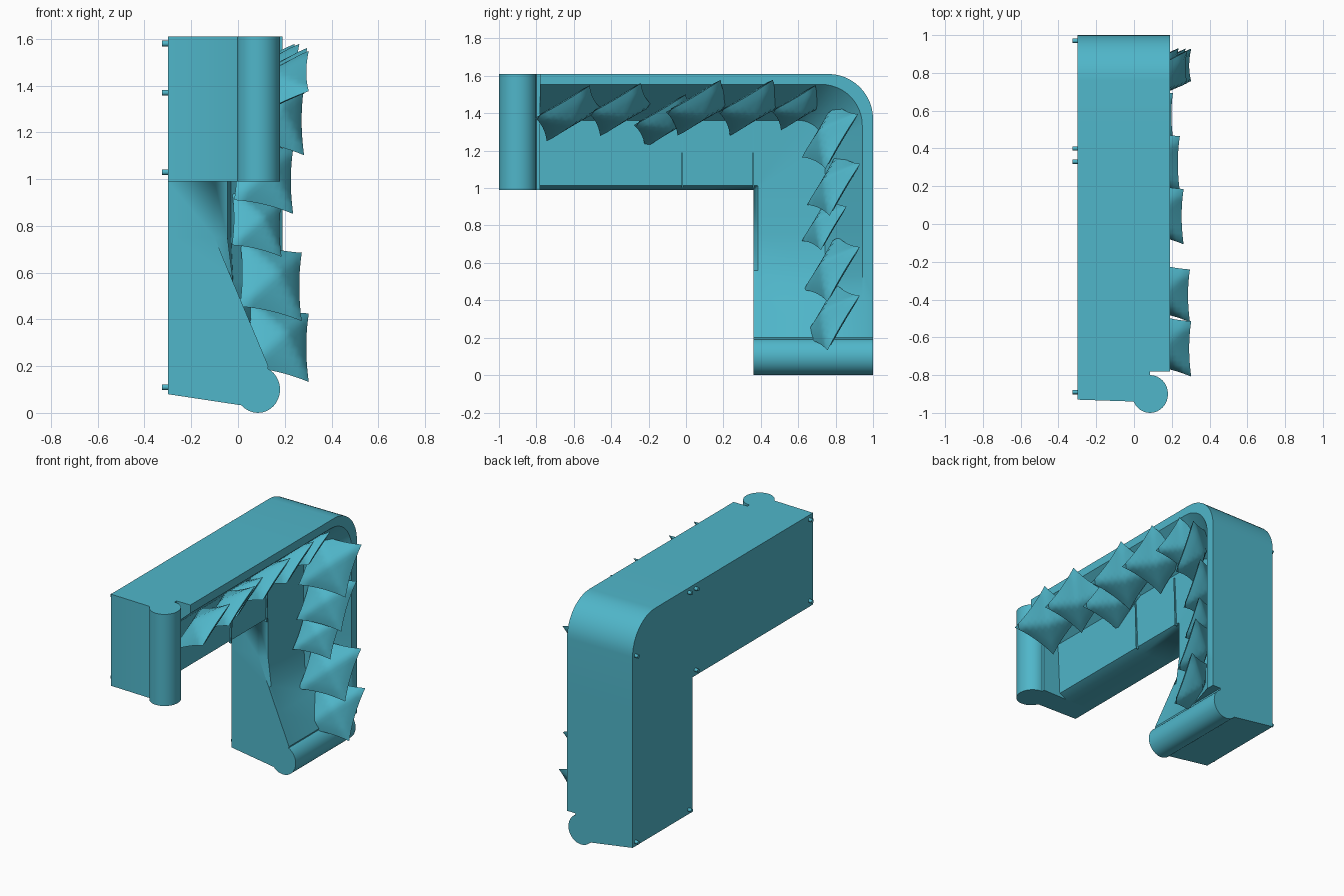
import bpy, bmesh, math
from mathutils import Vector

if "Cube" in bpy.data.objects:
    bpy.data.objects.remove(bpy.data.objects["Cube"])

teal = bpy.data.materials.new("teal_fabric")
teal.diffuse_color = (0.08, 0.47, 0.59, 1)
teal.use_nodes = True
teal.node_tree.nodes["Principled BSDF"].inputs["Base Color"].default_value = teal.diffuse_color


def finish(name, bm, angle=30):
    bmesh.ops.remove_doubles(bm, verts=bm.verts, dist=0.0005)
    bmesh.ops.recalc_face_normals(bm, faces=bm.faces)
    mesh = bpy.data.meshes.new(name)
    bm.to_mesh(mesh)
    bm.free()
    mesh.materials.append(teal)
    ob = bpy.data.objects.new(name, mesh)
    bpy.context.collection.objects.link(ob)
    bpy.ops.object.select_all(action='DESELECT')
    ob.select_set(True)
    bpy.context.view_layer.objects.active = ob
    bpy.ops.object.shade_smooth_by_angle(angle=math.radians(angle))
    return ob


def prism(name, pts, direction, angle=30):
    """Extrude a closed outline along a direction."""
    bm = bmesh.new()
    d = Vector(direction)
    lo = [bm.verts.new(p) for p in pts]
    hi = [bm.verts.new(Vector(p) + d) for p in pts]
    n = len(pts)
    bm.faces.new(lo)
    bm.faces.new(hi[::-1])
    for i in range(n):
        bm.faces.new((lo[i], lo[(i + 1) % n], hi[(i + 1) % n], hi[i]))
    return finish(name, bm, angle)


# L-shaped body: seat and leaning backrest swept round the corner
# section: (fraction from seat front to back, x height)
section = [(0, -0.30), (1, -0.30), (1, 0.19), (0.91, 0.19),
           (0.60, -0.03), (0.04, -0.045), (0, -0.10)]
stations = [((0.36, z), (1, z)) for z in (0.2, 0.4, 0.56, 0.75, 0.99)]
R = 0.24
for i in range(13):
    a = math.pi / 2 * i / 12
    stations.append(((0.36, 0.99), (1 - R + R * math.cos(a), 1.61 - R + R * math.sin(a))))
stations += [((y, 0.99), (y, 1.61)) for y in (0.36, -0.02, -0.78)]

bm = bmesh.new()
rings = []
for inner, outer in stations:
    ring = []
    for k, (t, x) in enumerate(section):
        y = inner[0] + (outer[0] - inner[0]) * t
        z = inner[1] + (outer[1] - inner[1]) * t
        if k > 1 and z < 0.8:      # seat flares up to the lower armrest
            x = max(x, 0.13 - 0.42 * (z - 0.2))
        ring.append(bm.verts.new((x, y, z)))
    rings.append(ring)
m = len(section)
for r0, r1 in zip(rings, rings[1:]):
    for i in range(m):
        j = (i + 1) % m
        bm.faces.new((r0[i], r0[j], r1[j], r1[i]))
bm.faces.new(rings[0])
bm.faces.new(rings[-1][::-1])
finish("sofa_body", bm)

# Rolled armrests: a base block and a round roll at each end
circle = [(0.095 * math.cos(2 * math.pi * i / 32),
           0.1 * math.sin(2 * math.pi * i / 32)) for i in range(32)]
prism("lower_arm_base", [(-0.30, 0.36, 0.08), (0.03, 0.36, 0.03), (0.10, 0.36, 0.1),
                         (0.13, 0.36, 0.2), (-0.30, 0.36, 0.2)], (0, 0.64, 0))
prism("lower_arm_roll", [(0.085 + c, 0.36, 0.1 + s) for c, s in circle], (0, 0.64, 0))
prism("upper_arm_base", [(-0.30, -0.93, 0.99), (0.0, -0.94, 0.99), (0.085, -0.9, 0.99),
                         (0.085, -0.78, 0.99), (-0.30, -0.78, 0.99)], (0, 0, 0.62))
prism("upper_arm_roll", [(0.085 + c, -0.9 + s, 0.99) for c, s in circle], (0, 0, 0.62))

# Seat cushion seams
for i, y in enumerate((-0.02, 0.36)):
    prism(f"seat_seam_{i}", [(-0.05, y - 0.004, 1.0), (-0.05, y + 0.004, 1.0),
                             (-0.035, y + 0.004, 1.0), (-0.035, y - 0.004, 1.0)],
          (0.01, 0, 0.34))

# Small feet
feet = [(-0.89, 1.58), (-0.89, 1.03), (0.33, 1.58), (0.33, 1.03), (0.40, 1.58),
        (0.40, 0.11), (0.97, 0.11), (0.97, 1.37)]
for i, (y, z) in enumerate(feet):
    prism(f"foot_{i}", [(-0.325, y + 0.12 * c, z + 0.12 * s) for c, s in circle[::2]],
          (0.03, 0, 0))


# Throw pillows: pinched squares with a raised middle
def pillow(name, centre, along, up, size):
    a, b = Vector(along).normalized(), Vector(up).normalized()
    n = a.cross(b).normalized()
    bm = bmesh.new()
    N = 10
    for side in (-1, 1):
        grid = []
        for i in range(N + 1):
            for j in range(N + 1):
                u, v = 2 * i / N - 1, 2 * j / N - 1
                h = 0.075 * (1 - max(abs(u), abs(v))) ** 0.8 * size
                pu = u * (1 - 0.08 * (1 - v * v))
                pv = v * (1 - 0.08 * (1 - u * u))
                p = Vector(centre) + (a * pu * 0.17 + b * pv * 0.15) * size + n * h * side
                grid.append(bm.verts.new(p))
        for i in range(N):
            for j in range(N):
                k = i * (N + 1) + j
                bm.faces.new((grid[k], grid[k + 1], grid[k + N + 2], grid[k + N + 1]))
    finish(name, bm)


upper = [(0.17, -0.63, 1.40, 1.0), (0.17, -0.35, 1.42, 0.95), (0.06, -0.11, 1.36, 0.95),
         (0.13, 0.07, 1.43, 1.0), (0.11, 0.35, 1.43, 1.0), (0.10, 0.60, 1.43, 0.8)]
lower = [(0.17, 0.78, 0.31, 1.0), (0.14, 0.78, 0.57, 1.0), (0.08, 0.74, 0.81, 0.8),
         (0.11, 0.79, 1.02, 0.95), (0.15, 0.77, 1.28, 1.0)]
for i, (x, y, z, s) in enumerate(upper):
    pillow(f"upper_pillow_{i}", (x, y, z), (0, 0.85, 0.5), (0.85, -0.2, 0.4), s)
for i, (x, y, z, s) in enumerate(lower):
    pillow(f"lower_pillow_{i}", (x, y, z), (0, 0.5, 0.85), (0.85, 0.4, -0.2), s)
